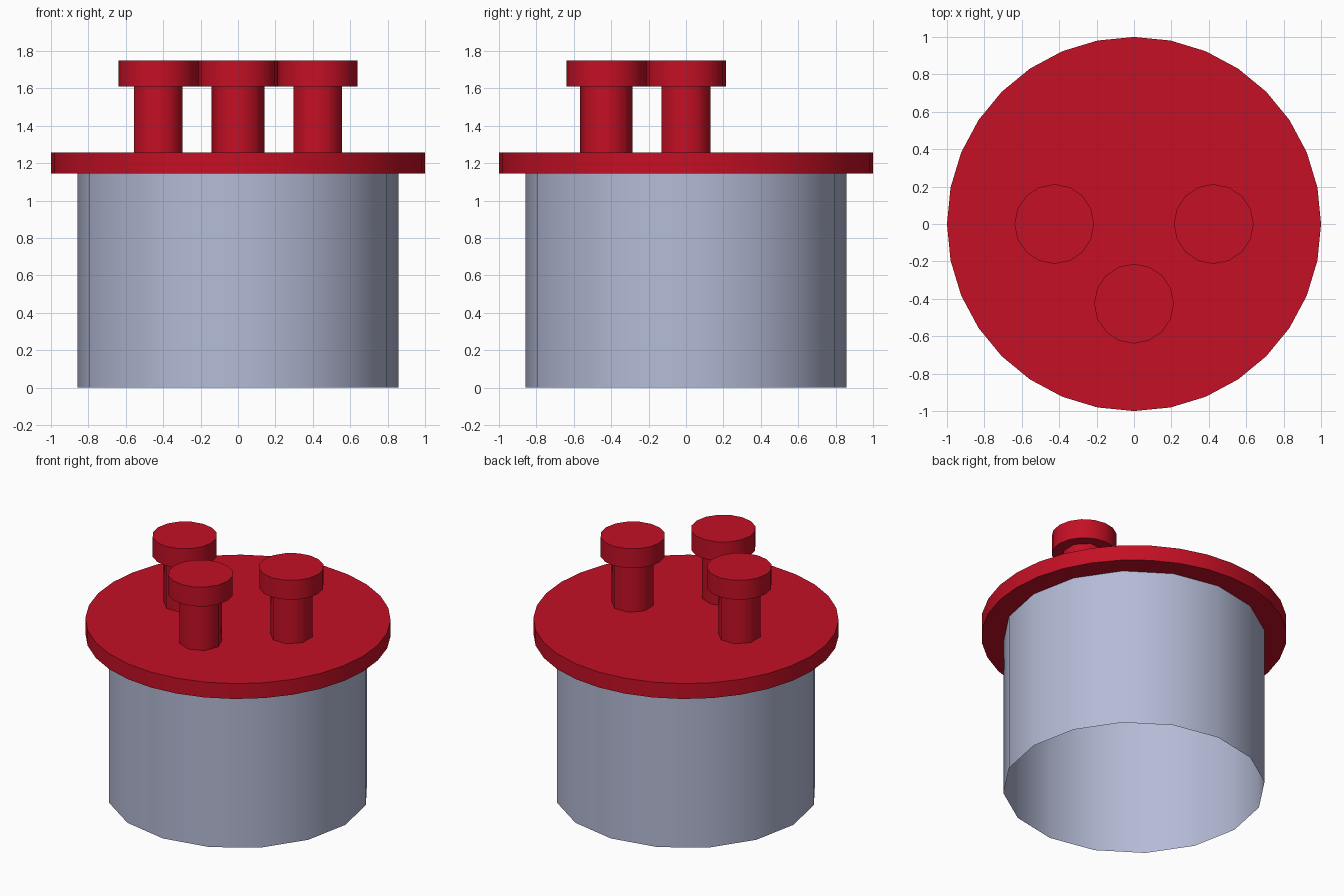
import bpy, bmesh, math
from mathutils import Matrix

if "Cube" in bpy.data.objects:
    bpy.data.objects.remove(bpy.data.objects["Cube"])


def material(name, rgb):
    m = bpy.data.materials.new(name)
    m.diffuse_color = (*rgb, 1.0)
    m.use_nodes = True
    m.node_tree.nodes["Principled BSDF"].inputs["Base Color"].default_value = m.diffuse_color
    return m


RED = material("red", (0.55, 0.005, 0.018))
GREY = material("blue_grey", (0.456, 0.497, 0.672))


def cylinder(name, mat, sides, radius, z0, z1, x=0.0, y=0.0, turn=0.0, caps=True):
    """Upright cylinder from z0 to z1, smooth sides with sharp rims."""
    bm = bmesh.new()
    bmesh.ops.create_cone(
        bm, cap_ends=caps, segments=sides, radius1=radius, radius2=radius,
        depth=z1 - z0,
        matrix=Matrix.Translation((x, y, (z0 + z1) / 2)) @ Matrix.Rotation(turn, 4, 'Z'))
    bmesh.ops.recalc_face_normals(bm, faces=bm.faces)
    for f in bm.faces:
        f.smooth = abs(f.normal.z) < 0.5
    for e in bm.edges:
        if len(e.link_faces) == 2 and e.calc_face_angle() > math.radians(60):
            e.smooth = False
    me = bpy.data.meshes.new(name)
    bm.to_mesh(me)
    bm.free()
    me.materials.append(mat)
    ob = bpy.data.objects.new(name, me)
    bpy.context.collection.objects.link(ob)
    return ob


# Hollow body tube, open at the bottom
cylinder("body", GREY, 16, 0.858, 0.0, 1.15, caps=False)

# Wide lid
cylinder("lid", RED, 32, 1.0, 1.146, 1.257)

# Three mushroom-shaped pegs: left, right and front
EIGHTH = math.radians(22.5)
for label, x, y, turn in (("left", -0.426, 0.0, EIGHTH),
                          ("right", 0.426, 0.0, EIGHTH),
                          ("front", 0.0, -0.426, 0.0)):
    cylinder(label + "_stem", RED, 8, 0.141, 1.25, 1.615, x, y, turn)
    cylinder(label + "_knob", RED, 16, 0.213, 1.61, 1.75, x, y)
